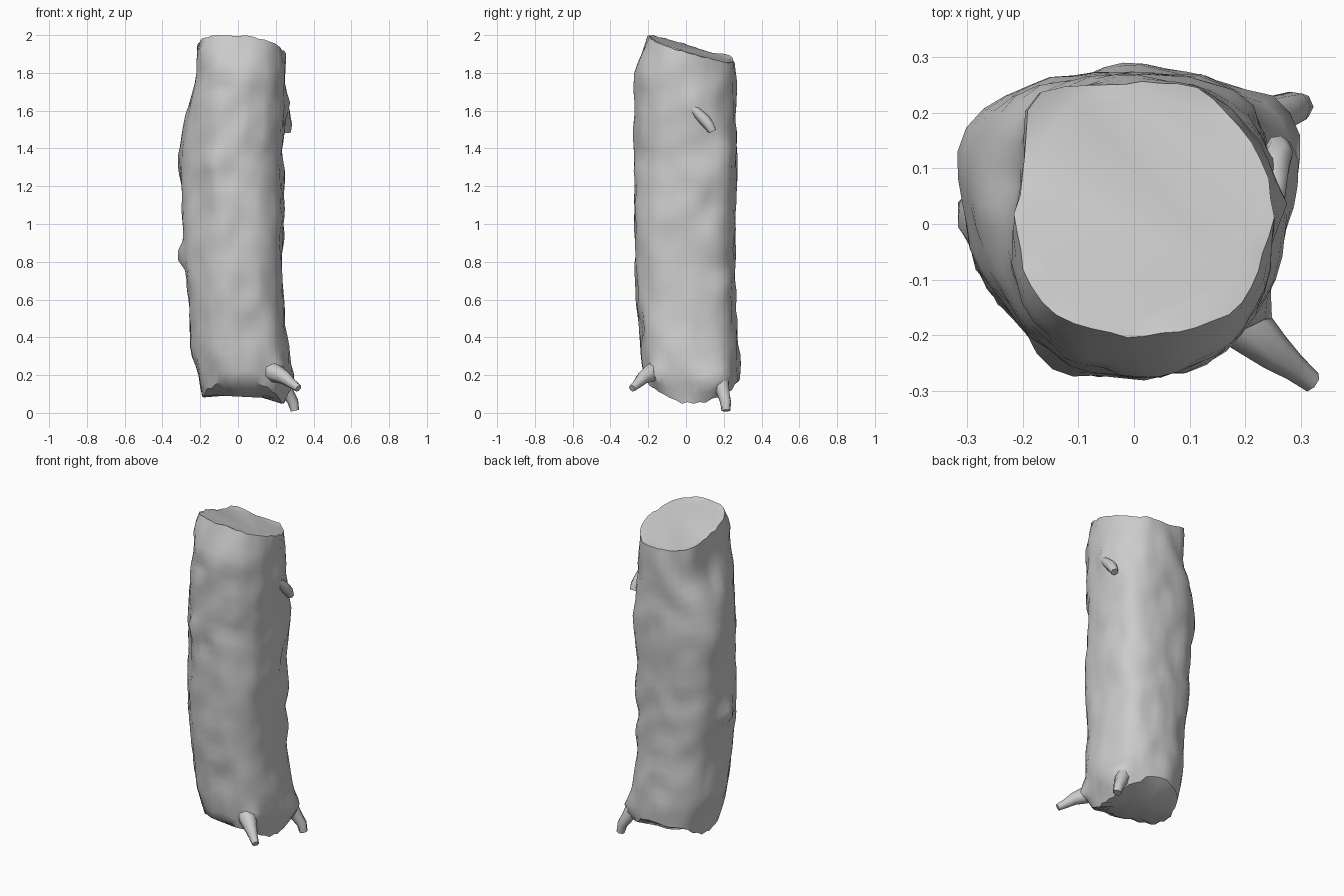
import bpy, bmesh, math
from mathutils import Vector, noise

if "Cube" in bpy.data.objects:
    bpy.data.objects.remove(bpy.data.objects["Cube"])

wood = bpy.data.materials.new("pale grey wood")
wood.use_nodes = True
GREY = (0.6, 0.6, 0.6, 1)
wood.diffuse_color = GREY
wood.node_tree.nodes["Principled BSDF"].inputs["Base Color"].default_value = GREY

# Trunk extents by height: z, x min, x max, y min, y max
LEVELS = [
    (0.05, -.18, .24, -.18, .26), (0.18, -.21, .27, -.22, .285),
    (0.32, -.25, .27, -.25, .285), (0.55, -.262, .245, -.268, .26),
    (0.80, -.283, .235, -.268, .26), (1.05, -.292, .24, -.275, .26),
    (1.35, -.30, .235, -.278, .27), (1.60, -.27, .25, -.278, .265),
    (1.80, -.225, .25, -.275, .265), (2.00, -.20, .24, -.20, .255)]

# Knots and dents: angle in degrees, z, height, angular width, vertical width
BUMPS = [
    (175, 0.83, .05, 12, .05), (145, 1.38, .045, 24, .2), (135, 0.95, .025, 22, .35),
    (133, 1.88, .045, 15, .16), (160, 1.72, -.025, 14, .1), (130, 1.6, .02, 18, .08),
    (225, 1.25, -.035, 24, .38), (225, 0.45, -.015, 24, .3), (222, 1.92, .035, 25, .1),
    (45, 0.75, .03, 22, .4), (45, 1.3, .03, 22, .3), (25, 0.18, .045, 22, .09),
    (315, 0.9, .025, 20, .45), (42, 1.37, .025, 12, .07), (20, 1.25, .02, 16, .08),
    (30, 0.92, .02, 12, .08), (32, 1.10, -.015, 12, .05), (34, 0.75, -.015, 12, .06),
    (8, 1.63, .02, 8, .05), (26, 1.55, .03, 10, .06),
    (245, 1.33, .025, 12, .06), (250, 1.72, -.02, 12, .05), (270, 1.25, -.015, 10, .06),
    (300, 1.38, -.015, 12, .05), (285, 0.45, -.02, 22, .12), (320, 0.7, -.015, 12, .1),
    (318, 0.21, .04, 9, .06), (42, 0.18, .02, 10, .06)]


def extents(z):
    z = min(max(z, LEVELS[0][0]), LEVELS[-1][0])
    for a, b in zip(LEVELS, LEVELS[1:]):
        if z <= b[0]:
            f = (z - a[0]) / (b[0] - a[0])
            return [p + (q - p) * f for p, q in zip(a[1:], b[1:])]


def surface(angle, z):
    x0, x1, y0, y1 = extents(z)
    c, s = math.cos(angle), math.sin(angle)
    k = (abs(c) ** 2.15 + abs(s) ** 2.15) ** (-1 / 2.15)
    p = Vector(((x0 + x1) / 2 + (x1 - x0) / 2 * c * k,
                (y0 + y1) / 2 + (y1 - y0) / 2 * s * k, z))
    push = .014 * noise.noise(Vector((c * 3.5, s * 3.5, z * 8)))
    for deg, bz, h, aw, zw in BUMPS:
        d = (math.degrees(angle) - deg + 180) % 360 - 180
        push += h * math.exp(-(d / aw) ** 2 - ((z - bz) / zw) ** 2)
    return p + Vector((c, s, 0)) * push


def finish(bm, name, angle):
    bmesh.ops.recalc_face_normals(bm, faces=bm.faces)
    mesh = bpy.data.meshes.new(name)
    bm.to_mesh(mesh)
    bm.free()
    mesh.materials.append(wood)
    ob = bpy.data.objects.new(name, mesh)
    bpy.context.collection.objects.link(ob)
    bpy.ops.object.select_all(action='DESELECT')
    ob.select_set(True)
    bpy.context.view_layer.objects.active = ob
    bpy.ops.object.shade_smooth_by_angle(angle=math.radians(angle))


def skin(bm, rings):
    for a, b in zip(rings, rings[1:]):
        for i in range(len(a)):
            j = (i + 1) % len(a)
            bm.faces.new((a[i], a[j], b[j], b[i]))


# Trunk with a sloping cut at the top and a saddle-shaped break below
SIDES, ROWS = 44, 36
bm = bmesh.new()
rings = []
for r in range(ROWS + 1):
    t, ring = r / ROWS, []
    for i in range(SIDES):
        a = 2 * math.pi * i / SIDES
        c, s = math.cos(a), math.sin(a)
        ragged = .012 * noise.noise(Vector((c * 14, s * 14, 3.3)))
        low = .07 - .02 * c + .10 * s * s + ragged * 2
        high = 1.925 - .02 * c - .07 * s + ragged
        ring.append(bm.verts.new(surface(a, low + (high - low) * t)))
    rings.append(ring)
skin(bm, rings)


def cap(ring, z, slope_x, slope_y, inset):
    """Close a ring with a flat sloping cut just inside its ragged rim."""
    centre = sum((v.co for v in ring), Vector()) / len(ring)
    centre.z = z
    mid = []
    for v in ring:
        p = v.co.lerp(centre, inset)
        p.z = z + slope_x * (p.x - centre.x) + slope_y * (p.y - centre.y)
        mid.append(bm.verts.new(p))
    skin(bm, [ring, mid])
    bm.faces.new(mid)


cap(rings[0], .085, -.05, 0, .5)
cap(rings[-1], 1.925, -.09, -.31, .12)
finish(bm, "trunk", 45)


def limb(name, path, radii, sides=7):
    """Tapered tube along a short path, closed at both ends."""
    pts = [Vector(p) for p in path]
    bm = bmesh.new()
    rings = []
    for i, p in enumerate(pts):
        d = pts[min(i + 1, len(pts) - 1)] - pts[max(i - 1, 0)]
        q = d.to_track_quat('Z', 'Y')
        rings.append([bm.verts.new(p + q @ Vector((
            radii[i] * math.cos(2 * math.pi * k / sides),
            radii[i] * math.sin(2 * math.pi * k / sides), 0))) for k in range(sides)])
    skin(bm, rings)
    bm.faces.new(rings[0])
    bm.faces.new(rings[-1])
    finish(bm, name, 60)


# Broken roots at the base and a snapped twig on the side
limb("front_root", [(.15, -.14, .23), (.20, -.185, .21), (.25, -.23, .185), (.285, -.257, .155),
                    (.32, -.285, .13)], [.055, .05, .036, .026, .02])
limb("back_root", [(.19, .15, .25), (.23, .18, .17), (.265, .20, .10), (.29, .21, .06),
                   (.30, .212, .012)], [.055, .047, .035, .03, .024])
limb("side_twig", [(.24, 0, 1.65), (.25, .05, 1.60), (.25, .10, 1.55), (.26, .125, 1.52),
                   (.26, .14, 1.49)], [.015, .025, .032, .028, .022])
